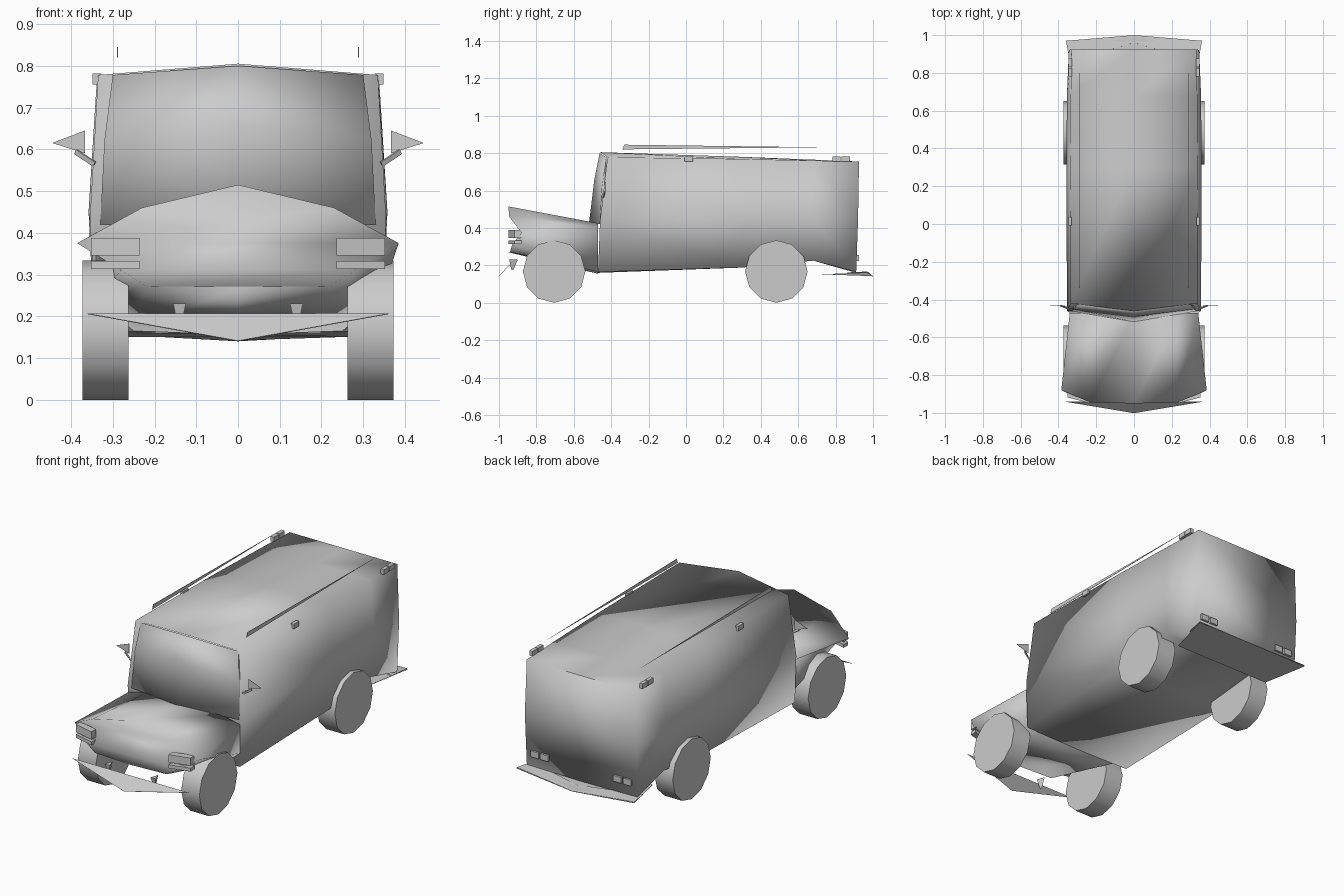
import bpy, bmesh, math
from mathutils import Vector

cube = bpy.data.objects.get("Cube")
if cube:
    bpy.data.objects.remove(cube, do_unlink=True)

grey = bpy.data.materials.new("plain grey")
grey.use_nodes = True
grey.diffuse_color = (0.6, 0.6, 0.6, 1)
grey.node_tree.nodes["Principled BSDF"].inputs["Base Color"].default_value = (0.6, 0.6, 0.6, 1)


def finish(name, bm, smooth=False, mirror=False):
    bmesh.ops.recalc_face_normals(bm, faces=bm.faces)
    mesh = bpy.data.meshes.new(name)
    bm.to_mesh(mesh)
    bm.free()
    mesh.materials.append(grey)
    obj = bpy.data.objects.new(name, mesh)
    bpy.context.collection.objects.link(obj)
    for p in mesh.polygons:
        p.use_smooth = smooth
    if mirror:
        obj.modifiers.new("Mirror", 'MIRROR')
    return obj


def loft(name, sections):
    """Skin half outlines, listed top centre to bottom centre, mirrored in x."""
    bm = bmesh.new()
    rings = []
    for half in sections:
        full = half + [(-x, y, z) for x, y, z in reversed(half) if x > 0]
        rings.append([bm.verts.new(p) for p in full])
    n = len(rings[0])
    for a, b in zip(rings, rings[1:]):
        for i in range(n):
            j = (i + 1) % n
            bm.faces.new((a[i], a[j], b[j], b[i]))
    # cap each end with strips running across the vehicle
    for ring in (rings[0], rings[-1]):
        half = n // 2
        for i in range(half):
            quad = [ring[i], ring[i + 1], ring[-i - 1], ring[-i]]
            bm.faces.new(list(dict.fromkeys(quad)))
    return finish(name, bm, smooth=True)


def box(name, lo, hi, skew=0):
    """Mirrored box; skew pushes the outer side backwards."""
    bm = bmesh.new()
    bmesh.ops.create_cube(bm, size=1)
    lo, hi = Vector(lo), Vector(hi)
    for v in bm.verts:
        outer = v.co.x > 0
        v.co = [l + (c + 0.5) * (h - l) for l, h, c in zip(lo, hi, v.co)]
        v.co.y += skew if outer else 0
    return finish(name, bm, mirror=True)


def plate(name, points, mirror=False, thick=0.002):
    bm = bmesh.new()
    face = bm.faces.new([bm.verts.new(p) for p in points])
    face.normal_update()
    move = face.normal * thick
    new = bmesh.ops.extrude_face_region(bm, geom=[face])["geom"]
    for v in new:
        if isinstance(v, bmesh.types.BMVert):
            v.co += move
    return finish(name, bm, mirror=mirror)


# Van body
loft("van_body", [
    [(0, -.46, .805), (.335, -.42, .778), (.355, -.46, .43), (.34, -.47, .165), (0, -.47, .16)],
    [(0, .3, .78), (.338, .3, .768), (.358, .3, .45), (.345, .3, .188), (0, .3, .188)],
    [(0, .68, .765), (.335, .68, .76), (.355, .68, .45), (.34, .68, .225), (0, .68, .225)],
    [(0, .925, .755), (.33, .925, .755), (.345, .92, .45), (.34, .91, .165), (0, .91, .16)],
])

# Lower windscreen panel reaching over the back of the bonnet
loft("windscreen_base", [
    [(0, -.462, .80), (.3, -.425, .778), (.3, -.425, .775), (0, -.46, .79)],
    [(0, -.49, .66), (.32, -.45, .62), (.32, -.42, .62), (0, -.44, .66)],
    [(0, -.518, .43), (.33, -.462, .42), (.33, -.43, .42), (0, -.44, .43)],
])

# Bonnet
loft("bonnet", [
    [(0, -.95, .515), (.23, -.945, .46), (.385, -.88, .375), (.28, -.93, .31), (.22, -.94, .272), (0, -.95, .27)],
    [(0, -.47, .425), (.23, -.47, .425), (.34, -.47, .4), (.34, -.47, .24), (.25, -.47, .165), (0, -.47, .155)],
])

# Wheels
for label, y in (("front", -.705), ("rear", .483)):
    bm = bmesh.new()
    bmesh.ops.create_cone(bm, cap_ends=True, segments=12, radius1=.167, radius2=.167, depth=.111)
    for v in bm.verts:
        a, b, c = v.co
        v.co = (c + .3175, y + a, .167 + b)
    obj = finish(label + "_wheels", bm, smooth=True, mirror=True)
    for e in obj.data.edges:
        p, q = (obj.data.vertices[i].co for i in e.vertices)
        e.use_edge_sharp = abs(p.x - q.x) < .01

# Bumpers
plate("front_bumper", [(-.36, -.94, .205), (0, -1, .14), (.36, -.94, .205)])
plate("rear_bumper_floor", [(-.3, .72, .15), (.3, .72, .15), (.36, .97, .16), (0, 1, .14), (-.36, .97, .16)])
plate("rear_bumper_lip", [(.36, .97, .165), (0, .998, .14), (0, .96, .16), (.34, .86, .16)], mirror=True)

# Bumper brackets
bm = bmesh.new()
bmesh.ops.create_cone(bm, cap_ends=True, segments=3, radius1=.004, radius2=.018, depth=.055)
for v in bm.verts:
    v.co = (v.co.x + .14, v.co.y * 1.7 - .93, v.co.z + .203)
finish("bumper_brackets", bm, mirror=True)

# Lamps and markers
box("headlamps", (.236, -.948, .345), (.352, -.91, .388), .03)
box("lower_lamps", (.236, -.948, .313), (.352, -.91, .332), .03)
box("middle_roof_markers", (.33, -.008, .755), (.348, .038, .782))
for y in (.782, .832):
    box("rear_roof_markers", (.328, y, .755), (.348, y + .045, .782))
for x in (.2, .26):
    box("tail_lamps", (x, .905, .222), (x + .048, .924, .255))

# Roof rails
plate("roof_rails", [(.29, -.34, .82), (.29, -.33, .845), (.29, .8, .83), (.29, .62, .83)], mirror=True)

# Mirrors and their arms
plate("wing_mirrors", [(.366, -.43, .645), (.366, -.43, .59), (.445, -.43, .615)], mirror=True)
plate("mirror_arms", [(.34, -.45, .57), (.345, -.44, .56), (.39, -.43, .59), (.385, -.43, .6)], mirror=True, thick=.006)
